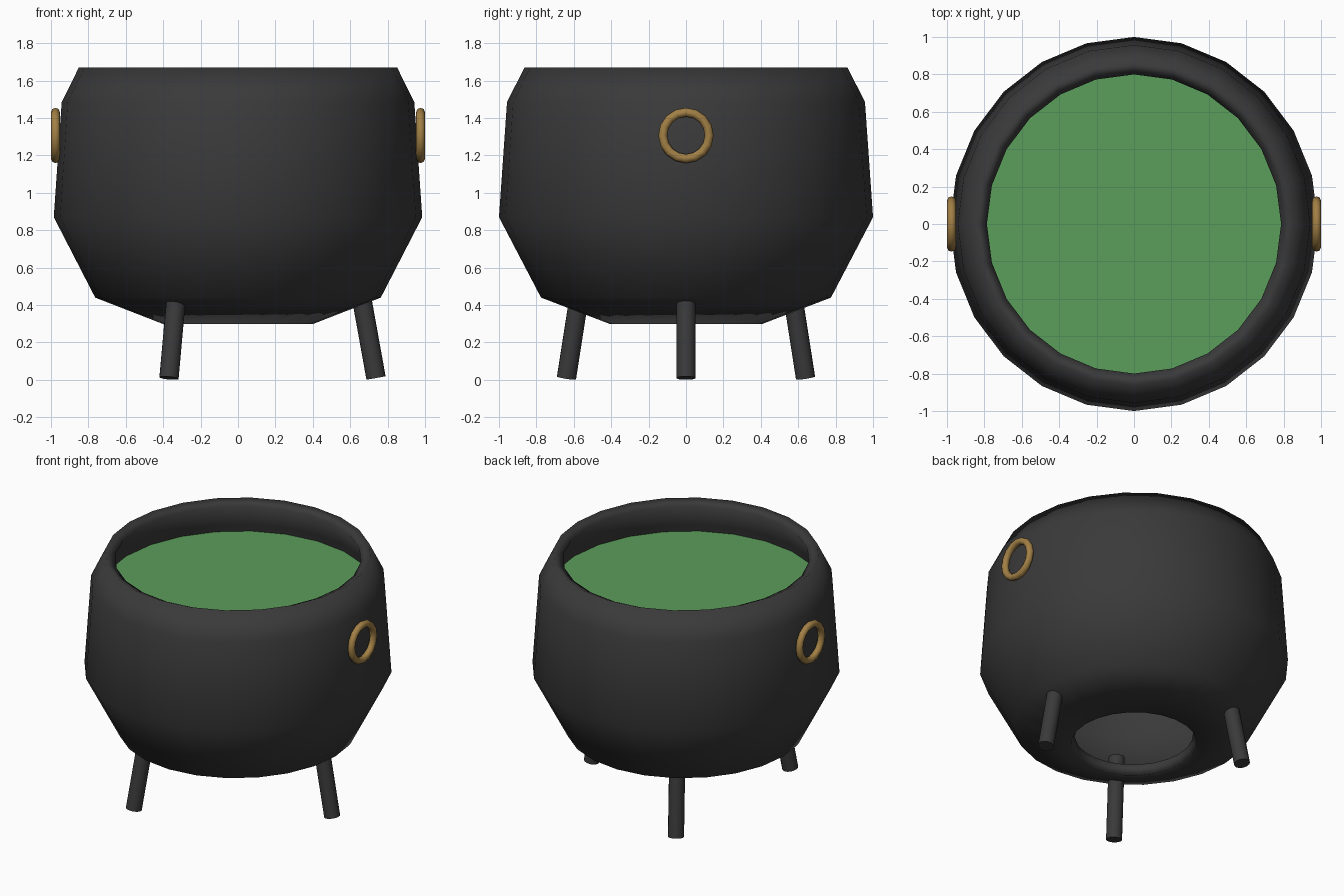
import bpy, bmesh, math
from mathutils import Vector

if "Cube" in bpy.data.objects:
    bpy.data.objects.remove(bpy.data.objects["Cube"])

SEG = 24
SX = 0.985  # pot is slightly narrower in x


def material(name, rgb):
    m = bpy.data.materials.new(name)
    m.diffuse_color = (*rgb, 1.0)
    m.use_nodes = True
    m.node_tree.nodes["Principled BSDF"].inputs["Base Color"].default_value = m.diffuse_color
    return m


iron = material("dark iron", (0.042, 0.042, 0.042))
brass = material("brass", (0.36, 0.215, 0.06))
green = material("green brew", (0.105, 0.34, 0.105))


def finish(obj, name, mat):
    obj.name = name
    obj.data.materials.append(mat)
    return obj


# Pot shell: lathed outer profile, open at top and bottom, thickened inwards
profile = [(0.41, 0.30), (0.775, 0.44), (1.0, 0.87), (0.957, 1.485), (0.864, 1.67)]
bm = bmesh.new()
rings = []
for r, z in profile:
    rings.append([bm.verts.new((SX * r * math.cos(2 * math.pi * i / SEG),
                                r * math.sin(2 * math.pi * i / SEG), z)) for i in range(SEG)])
for lo, hi in zip(rings, rings[1:]):
    for i in range(SEG):
        j = (i + 1) % SEG
        bm.faces.new((lo[i], lo[j], hi[j], hi[i])).smooth = True
mesh = bpy.data.meshes.new("pot")
bm.to_mesh(mesh)
bm.free()
pot = bpy.data.objects.new("pot", mesh)
bpy.context.collection.objects.link(pot)
finish(pot, "pot", iron)
solid = pot.modifiers.new("wall", 'SOLIDIFY')
solid.thickness = 0.072
solid.offset = -1

# Liquid surface reaching into the wall
bpy.ops.mesh.primitive_circle_add(vertices=SEG, radius=0.895, fill_type='NGON',
                                  location=(0, 0, 1.42), rotation=(0, 0, math.pi / 2))
liquid = finish(bpy.context.object, "liquid", green)
liquid.scale = (1, SX, 1)

# Ring handles on both sides
for side, label in ((-1, "left"), (1, "right")):
    bpy.ops.mesh.primitive_torus_add(major_segments=16, minor_segments=8,
                                     major_radius=0.124, minor_radius=0.024,
                                     location=(side * 0.976, 0, 1.307),
                                     rotation=(0, math.pi / 2, 0))
    bpy.ops.object.shade_smooth()
    finish(bpy.context.object, label + "_ring_handle", brass)

# Three splayed legs, running through the wall into the pot
for k, label in enumerate(("right", "back_left", "front_left")):
    a = k * 2 * math.pi / 3
    d = Vector((math.cos(a), math.sin(a), 0))
    foot = d * 0.738 + Vector((0, 0, 0.01))
    top = d * 0.638 + Vector((0, 0, 0.565))
    axis = top - foot
    bpy.ops.mesh.primitive_cylinder_add(vertices=16, radius=0.052, depth=axis.length,
                                        location=(foot + top) / 2,
                                        rotation=axis.to_track_quat('Z', 'Y').to_euler())
    bpy.ops.object.shade_smooth_by_angle(angle=math.radians(40))
    finish(bpy.context.object, label + "_leg", iron)
